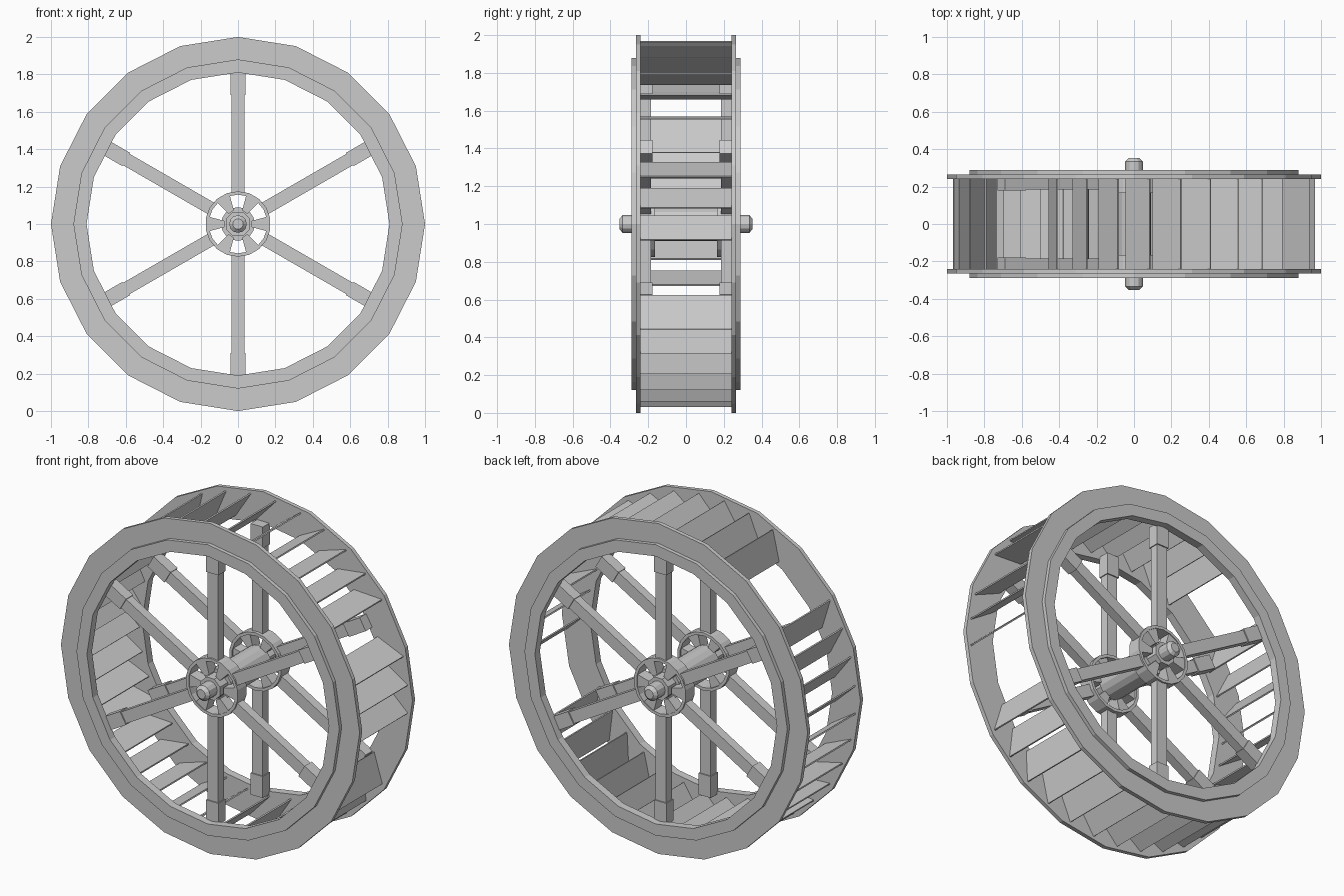
import bpy, bmesh
from math import sin, cos, pi, radians
from mathutils import Matrix, Vector

if "Cube" in bpy.data.objects:
    bpy.data.objects.remove(bpy.data.objects["Cube"])

CENTRE = Vector((0, 0, 1))


def finish(name, bm):
    bmesh.ops.recalc_face_normals(bm, faces=bm.faces)
    me = bpy.data.meshes.new(name)
    bm.to_mesh(me)
    bm.free()
    ob = bpy.data.objects.new(name, me)
    ob.location = CENTRE
    bpy.context.collection.objects.link(ob)
    return ob


def lathe(name, profile, n, closed=True, phase=0.0):
    """Revolve (radius, y) points about the y axis in n flat sides."""
    bm = bmesh.new()
    rings = []
    for r, y in profile:
        rings.append([bm.verts.new((r * sin(2 * pi * i / n + phase), y,
                                    r * cos(2 * pi * i / n + phase))) for i in range(n)])
    m = len(rings)
    for k in range(m if closed else m - 1):
        a, b = rings[k], rings[(k + 1) % m]
        for i in range(n):
            j = (i + 1) % n
            bm.faces.new((a[i], a[j], b[j], b[i]))
    if not closed:
        bm.faces.new(rings[0])
        bm.faces.new(rings[-1])
    return finish(name, bm)


def prism(bm, outline, y0, y1):
    """Extrude an (x, z) outline from y0 to y1."""
    a = [bm.verts.new((x, y0, z)) for x, z in outline]
    b = [bm.verts.new((x, y1, z)) for x, z in outline]
    bm.faces.new(a)
    bm.faces.new(b[::-1])
    for i in range(len(a)):
        j = (i + 1) % len(a)
        bm.faces.new((a[i], b[i], b[j], a[j]))


def bar(bm, r0, r1, width, y0, y1, angle):
    """Radial box in the wheel plane."""
    c, s, w = cos(angle), sin(angle), width / 2
    pts = [(r0, -w), (r1, -w), (r1, w), (r0, w)]
    prism(bm, [(u * c - v * s, u * s + v * c) for u, v in pts], y0, y1)


for side, s in (("front", -1), ("back", 1)):
    # stepped rim: wide plate plus narrower outer ring
    lathe(side + "_rim_plate", [(0.81, s * 0.24), (1.0, s * 0.24), (1.0, s * 0.265), (0.81, s * 0.265)], 20)
    lathe(side + "_rim_ring", [(0.81, s * 0.265), (0.88, s * 0.265), (0.88, s * 0.288), (0.81, s * 0.288)], 20)

    # spokes and their end sleeves
    spokes, sleeves = bmesh.new(), bmesh.new()
    for k in range(6):
        a = radians(30 + 60 * k)
        bar(spokes, 0.165, 0.82, 0.07, s * 0.185, s * 0.24, a)
        bar(sleeves, 0.69, 0.82, 0.082, s * 0.178, s * 0.247, a)
    finish(side + "_spokes", spokes)
    finish(side + "_spoke_sleeves", sleeves)

    # hub: outer band, webs with open windows between, inner collar
    lathe(side + "_hub_band", [(0.157, s * 0.165), (0.175, s * 0.165), (0.175, s * 0.25), (0.157, s * 0.25)], 18)
    webs = bmesh.new()
    for k in range(6):
        out = [(r * cos(radians(60 * k + d)), r * sin(radians(60 * k + d)))
               for r, d in ((0.075, -13), (0.16, -14), (0.162, 0), (0.16, 14), (0.075, 13))]
        prism(webs, out, s * 0.175, s * 0.245)
    finish(side + "_hub_webs", webs)
    lathe(side + "_hub_collar", [(0.07, s * 0.17), (0.07, s * 0.265)], 8, False, pi / 8)

# shaft and axle with chamfered ends
lathe("shaft", [(0.09, -0.19), (0.09, 0.19)], 16, False)
lathe("axle", [(0.028, -0.352), (0.047, -0.335), (0.047, 0.335), (0.028, 0.352)], 12, False)

# slanted paddles every ten degrees, with a few missing
paddles = bmesh.new()
missing = {25, 125, 135, 335, 345}
for deg in range(5, 360, 10):
    if deg in missing:
        continue
    t = Vector((0.97 * cos(radians(deg)), 0.97 * sin(radians(deg))))
    d = Vector((cos(radians(deg - 38)), sin(radians(deg - 38))))
    n = Vector((-d.y, d.x)) * 0.004
    i = t - d * 0.187
    prism(paddles, [tuple(p) for p in (t + n, i + n, i - n, t - n)], -0.242, 0.242)
finish("paddles", paddles)
